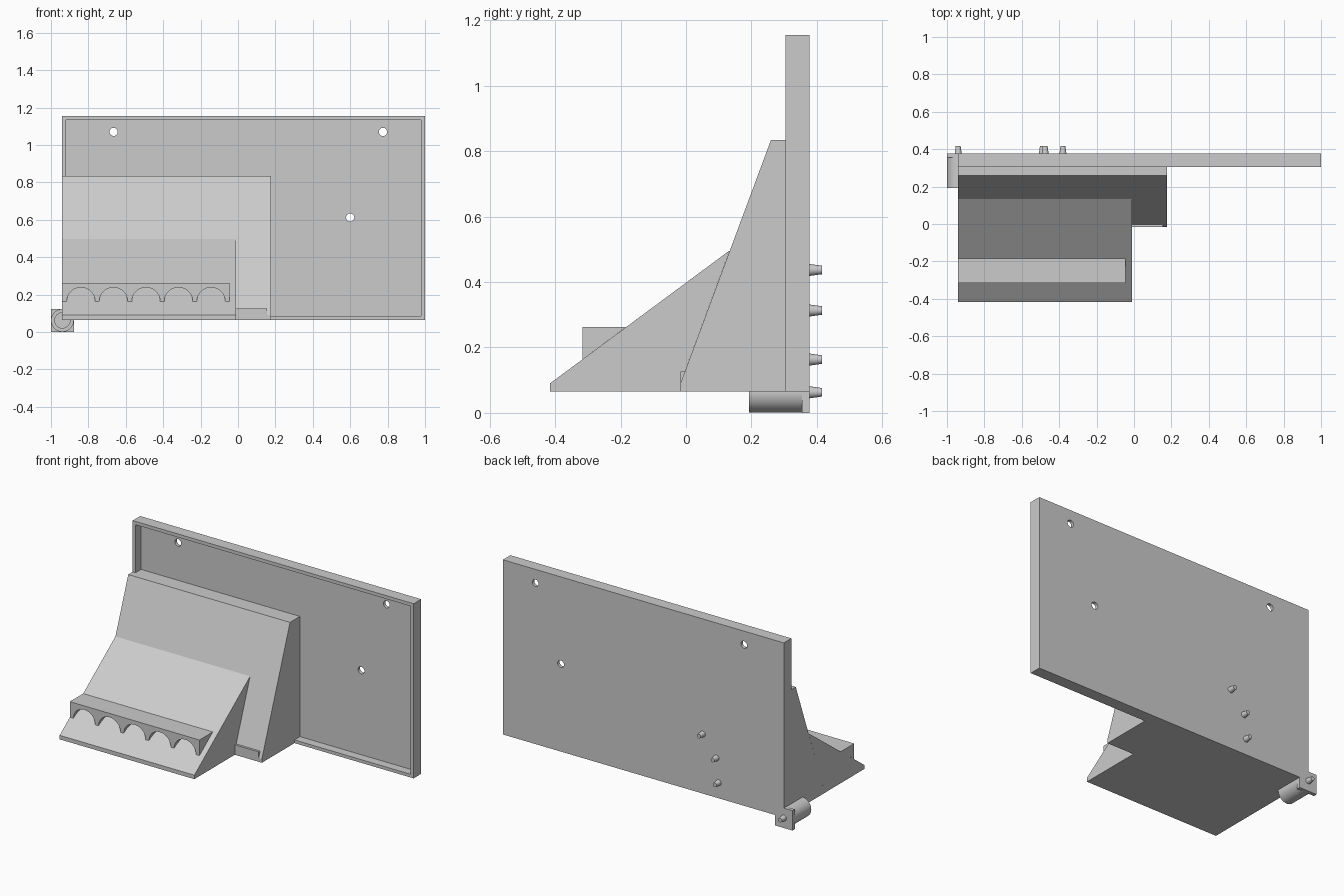
import bpy, bmesh, math
from mathutils import Matrix

if "Cube" in bpy.data.objects:
    bpy.data.objects.remove(bpy.data.objects["Cube"])


def prism(name, pts, axis, a, b):
    """Extrude a profile: axis 'X' takes (y, z) points, axis 'Y' takes (x, z)."""
    bm = bmesh.new()
    def place(p, t):
        return (t, p[0], p[1]) if axis == 'X' else (p[0], t, p[1])
    face = bm.faces.new([bm.verts.new(place(p, a)) for p in pts])
    ext = bmesh.ops.extrude_face_region(bm, geom=[face])['geom']
    move = (b - a, 0, 0) if axis == 'X' else (0, b - a, 0)
    bmesh.ops.translate(bm, vec=move, verts=[v for v in ext if isinstance(v, bmesh.types.BMVert)])
    bmesh.ops.recalc_face_normals(bm, faces=bm.faces)
    return finish(name, bm)


def rod(name, x, z, y0, y1, r0, r1, sides=32):
    """Cylinder or cone running along y from y0 to y1."""
    bm = bmesh.new()
    m = Matrix.Translation((x, (y0 + y1) / 2, z)) @ Matrix.Rotation(-math.pi / 2, 4, 'X')
    bmesh.ops.create_cone(bm, cap_ends=True, segments=sides, radius1=r0, radius2=r1,
                          depth=y1 - y0, matrix=m)
    ob = finish(name, bm)
    smooth(ob)
    return ob


def finish(name, bm):
    me = bpy.data.meshes.new(name)
    bm.to_mesh(me)
    bm.free()
    ob = bpy.data.objects.new(name, me)
    bpy.context.collection.objects.link(ob)
    return ob


def smooth(ob):
    bpy.ops.object.select_all(action='DESELECT')
    ob.select_set(True)
    bpy.context.view_layer.objects.active = ob
    bpy.ops.object.shade_smooth_by_angle(angle=math.radians(35))


def cut(ob, cutter):
    mod = ob.modifiers.new("cut", 'BOOLEAN')
    mod.operation = 'DIFFERENCE'
    mod.solver = 'EXACT'
    mod.object = cutter
    bpy.context.view_layer.objects.active = ob
    bpy.ops.object.modifier_apply(modifier=mod.name)
    bpy.data.objects.remove(cutter)


def rect(x0, x1, z0, z1):
    return [(x0, z0), (x1, z0), (x1, z1), (x0, z1)]


L, BASE, FRONT, BACK = -0.94, 0.065, 0.304, 0.378

# Back panel with rimmed L-shaped recess and screw holes
panel = prism("back_panel", rect(L, 1.0, BASE, 1.155), 'Y', FRONT, BACK)
recess = [(-0.92, 0.835), (0.177, 0.835), (0.177, 0.085), (0.978, 0.085),
          (0.978, 1.134), (-0.92, 1.134)]
cut(panel, prism("recess_cutter", recess, 'Y', 0.2, 0.358))
for x, z in [(-0.665, 1.07), (0.775, 1.07), (0.6, 0.612)]:
    cut(panel, rod("hole_cutter", x, z, 0.2, 0.5, 0.022, 0.022, 24))

# Steep upper wedge and shallower lower wedge
prism("upper_wedge", [(-0.017, BASE), (-0.017, 0.09), (0.26, 0.835),
                      (FRONT, 0.835), (FRONT, BASE)], 'X', L, 0.177)
prism("lower_wedge", [(-0.416, BASE), (-0.416, 0.09), (0.134, 0.497),
                      (-0.017, 0.09), (-0.017, BASE)], 'X', L, -0.01)

# Small ledge at the foot of the upper wedge
prism("foot_ledge", [(-0.017, 0.09), (-0.017, 0.127), (-0.003, 0.127)], 'X', -0.01, 0.155)

# Scalloped shelf resting on the lower slope
shelf = prism("scalloped_shelf", [(-0.316, 0.164), (-0.316, 0.262), (-0.184, 0.262)],
              'X', L, -0.045)
for i in range(5):
    cut(shelf, rod("arch_cutter", -0.84 + 0.174 * i, 0.162, -0.5, 0.1, 0.076, 0.076, 48))
smooth(shelf)

# Corner bracket: square plate with hollow sleeve
prism("corner_plate", rect(-1.0, -0.878, 0, 0.124), 'Y', 0.355, BACK)
sleeve = rod("corner_sleeve", L + 0.001, 0.062, 0.193, 0.355, 0.061, 0.061, 48)
cut(sleeve, rod("bore_cutter", L + 0.001, 0.062, 0.1, 0.4, 0.041, 0.041, 48))
smooth(sleeve)

# Tapered pegs on the back
for i, (x, z) in enumerate([(L, 0.063), (-0.49, 0.163), (-0.475, 0.313), (-0.38, 0.437)]):
    rod(f"back_peg_{i + 1}", x, z, BACK - 0.005, 0.416, 0.019, 0.013, 24)
